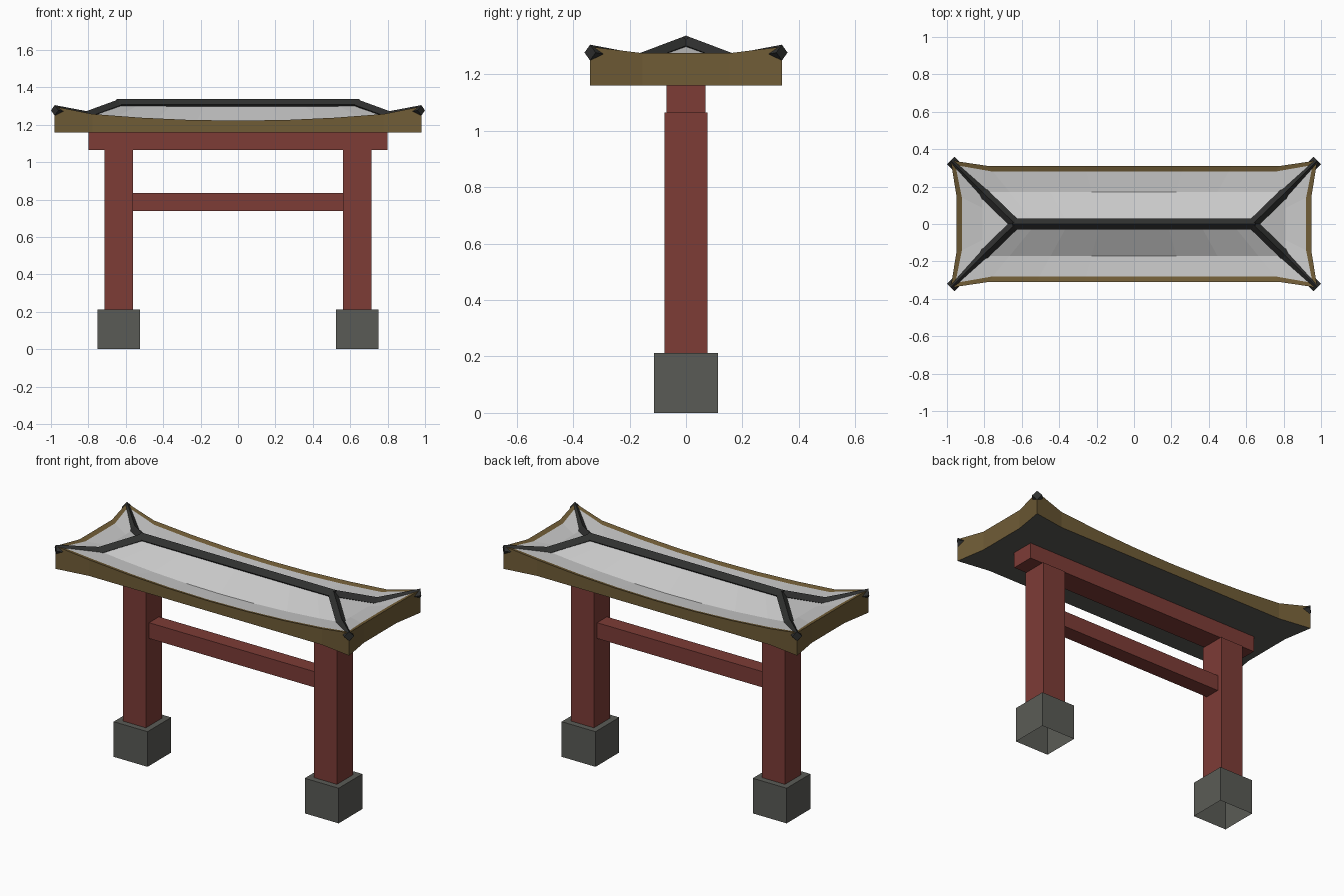
import bpy, bmesh
from mathutils import Vector

if "Cube" in bpy.data.objects:
    bpy.data.objects.remove(bpy.data.objects["Cube"])


def material(name, r, g, b):
    m = bpy.data.materials.new(name)
    m.diffuse_color = (r, g, b, 1)
    m.use_nodes = True
    m.node_tree.nodes["Principled BSDF"].inputs["Base Color"].default_value = m.diffuse_color
    return m


RED = material("red_paint", 0.205, 0.045, 0.037)
STONE = material("grey_stone", 0.102, 0.105, 0.093)
BROWN = material("brown_wood", 0.162, 0.107, 0.037)
PANEL = material("pale_roof", 0.58, 0.58, 0.58)
DARK = material("dark_trim", 0.029, 0.030, 0.029)


def finish(name, bm, mats):
    bmesh.ops.recalc_face_normals(bm, faces=bm.faces)
    me = bpy.data.meshes.new(name)
    bm.to_mesh(me)
    bm.free()
    for m in mats:
        me.materials.append(m)
    ob = bpy.data.objects.new(name, me)
    bpy.context.collection.objects.link(ob)


def box(name, x, hx, hy, z0, z1, mat, open_bottom=False):
    bm = bmesh.new()
    bmesh.ops.create_cube(bm, size=1)
    for v in bm.verts:
        v.co = (x + v.co.x * 2 * hx, v.co.y * 2 * hy, z0 + (v.co.z + 0.5) * (z1 - z0))
    if open_bottom:
        low = [f for f in bm.faces if f.calc_center_median().z < z0 + 1e-4]
        bmesh.ops.delete(bm, geom=low, context='FACES_ONLY')
    finish(name, bm, [mat])


# Posts, footings and beams
for side, s in (("left", -1), ("right", 1)):
    box(side + "_footing", s * 0.638, 0.113, 0.113, 0, 0.212, STONE, True)
    box(side + "_post", s * 0.638, 0.077, 0.077, 0.212, 1.065, RED)
box("lower_beam", 0, 0.565, 0.047, 0.74, 0.835, RED)
box("upper_beam", 0, 0.80, 0.07, 1.065, 1.16, RED)

# Roof: matching rings, joined from the underside up to the ridge
FRONT = [-1, -0.82, -0.55, -0.28, 0, 0.28, 0.55, 0.82]
SIDE = [-1, -0.5, 0.5]


def ring(hx, hy, flare, z, rise, corner):
    """Half-sizes at mid edge, outward flare at corners, height at the
    middle, rise towards the ends, extra lift at the corners."""
    half = []
    for t in FRONT:
        k = abs(t) == 1
        half.append((t * (hx + flare * k), -hy - flare * k, z + rise * t * t + corner * k))
    for t in SIDE:
        k = abs(t) == 1
        half.append((hx + flare * k, t * (hy + flare * k), z + rise + corner * k))
    return half + [(-x, -y, h) for x, y, h in half]


rings = [
    ring(0.95, 0.31, 0.03, 1.16, 0, 0),              # fascia bottom
    ring(0.95, 0.31, 0.03, 1.222, 0.053, 0.023),     # fascia top
    ring(0.92, 0.28, 0.035, 1.213, 0.053, 0.023),    # inner edge of rim
    ring(0.81, 0.17, 0, 1.205, 0.045, 0),            # break in the slope
    ring(0.64, 0, 0, 1.308, 0, 0),                   # ridge
]
bm = bmesh.new()
loops = [[bm.verts.new(p) for p in r] for r in rings]
for i in range(len(loops) - 1):
    a, b = loops[i], loops[i + 1]
    for j in range(len(a)):
        k = (j + 1) % len(a)
        f = bm.faces.new((a[j], a[k], b[k], b[j]))
        f.material_index = 0 if i < 2 else 1
bm.faces.new(loops[0]).material_index = 2
bmesh.ops.remove_doubles(bm, verts=bm.verts, dist=1e-4)
finish("roof", bm, [BROWN, PANEL, STONE])


# Diamond-section bars along the ridge and hips
def bar(name, points, r):
    pts = [Vector(p) for p in points]
    d = pts[-1] - pts[0]
    across = Vector((-d.y, d.x, 0)).normalized() * r
    up = Vector((0, 0, r))
    bm = bmesh.new()
    secs = [[bm.verts.new(p + o) for o in (across, up, -across, -up)] for p in pts]
    for a, b in zip(secs, secs[1:]):
        for j in range(4):
            k = (j + 1) % 4
            bm.faces.new((a[j], a[k], b[k], b[j]))
    bm.faces.new(secs[0])
    bm.faces.new(secs[-1])
    finish(name, bm, [DARK])


bar("ridge_bar", [(-0.65, 0, 1.309), (0.65, 0, 1.309)], 0.03)
for sx, nx in ((-1, "left"), (1, "right")):
    for sy, ny in ((-1, "front"), (1, "back")):
        bar(f"{ny}_{nx}_hip", [(sx * 0.635, 0, 1.309), (sx * 0.81, sy * 0.17, 1.245),
                               (sx * 0.98, sy * 0.34, 1.277)], 0.028)
